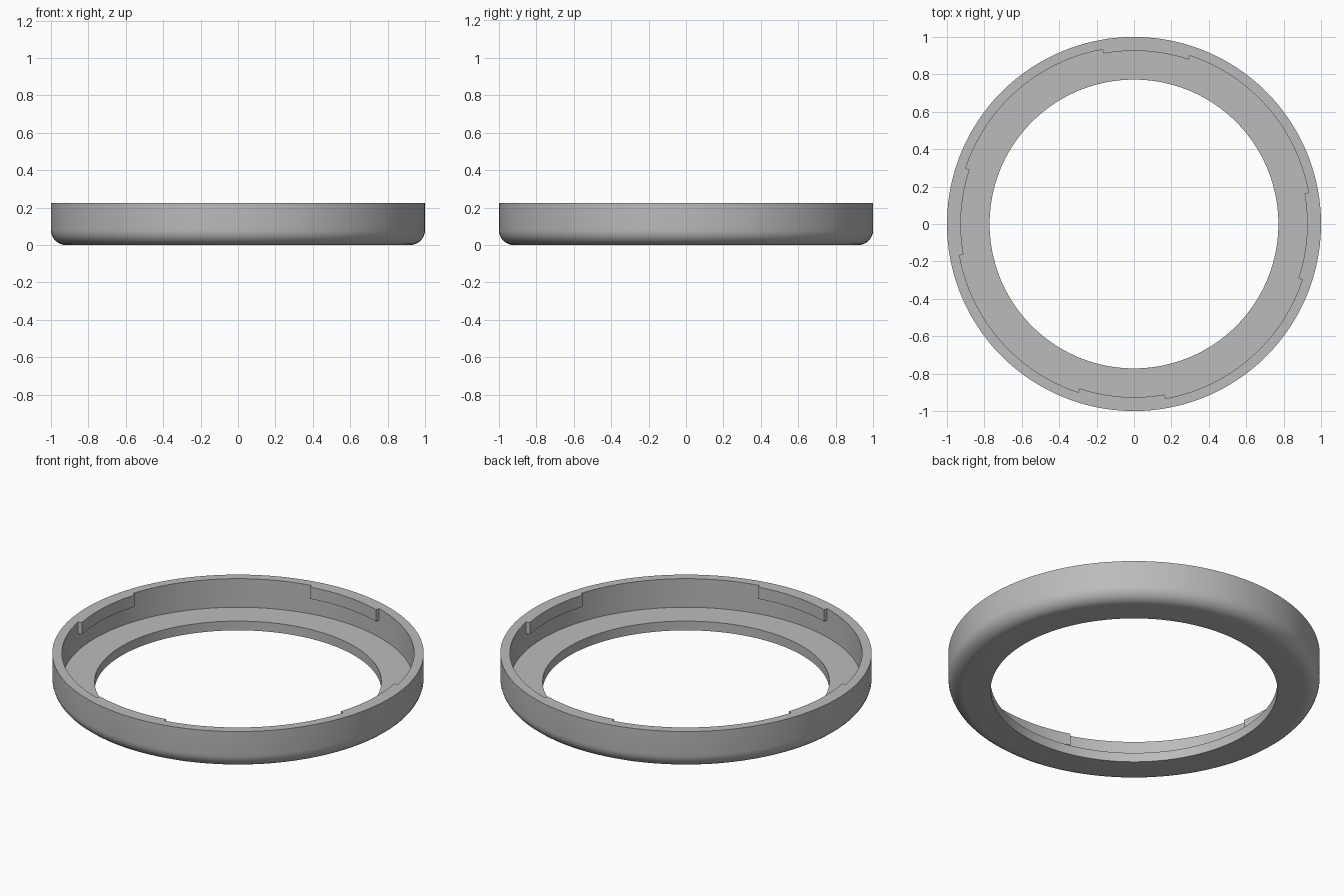
import bpy, bmesh, math

cube = bpy.data.objects.get("Cube")
if cube:
    bpy.data.objects.remove(cube, do_unlink=True)

# Main dimensions
HEIGHT, FLOOR, LIP_Z = 0.225, 0.055, 0.155
OUTER, WALL, LIP, HOLE, FILLET = 1.0, 0.948, 0.926, 0.772, 0.08
TAB_START, TAB_END = -18.3, 10.2

# Grey plastic
grey = bpy.data.materials.new("grey plastic")
grey.use_nodes = True
colour = (0.5, 0.5, 0.5, 1)
grey.diffuse_color = colour
grey.node_tree.nodes["Principled BSDF"].inputs["Base Color"].default_value = colour


def profile(lip):
    """Closed cross-section as (radius, z); lip is the inner radius at the rim."""
    points = [(HOLE, 0)]
    for i in range(9):
        a = math.radians(-90 + i * 90 / 8)
        points.append((OUTER - FILLET + FILLET * math.cos(a), FILLET + FILLET * math.sin(a)))
    points += [(OUTER, HEIGHT), (WALL, HEIGHT), (lip, HEIGHT), (lip, LIP_Z),
               (WALL, LIP_Z), (WALL, FLOOR), (HOLE, FLOOR)]
    return points


# Columns around the ring: four tabs and four gaps, doubled where a tab ends
columns = []
for quarter in range(4):
    for start, end, lip, steps in ((TAB_START, TAB_END, LIP, 12),
                                   (TAB_END, TAB_START + 90, WALL, 24)):
        for i in range(steps + 1):
            angle = start + (end - start) * i / steps + quarter * 90
            columns.append((math.radians(angle), profile(lip)))

bm = bmesh.new()
found = {}


def vertex(angle, point):
    r, z = point
    co = (r * math.cos(angle), r * math.sin(angle), z)
    key = tuple(round(c, 4) + 0.0 for c in co)
    if key not in found:
        found[key] = bm.verts.new(co)
    return found[key]


rings = [[vertex(a, p) for p in pts] for a, pts in columns]
for k, ring in enumerate(rings):
    after = rings[(k + 1) % len(rings)]
    for i in range(len(ring)):
        j = (i + 1) % len(ring)
        corners = list(dict.fromkeys((ring[i], after[i], after[j], ring[j])))
        if len(corners) > 2:
            bm.faces.new(corners)
bmesh.ops.recalc_face_normals(bm, faces=bm.faces)

# Locking ring with inner tabs
mesh = bpy.data.meshes.new("locking_ring")
bm.to_mesh(mesh)
bm.free()
mesh.materials.append(grey)
ring_object = bpy.data.objects.new("locking_ring", mesh)
bpy.context.collection.objects.link(ring_object)
bpy.context.view_layer.objects.active = ring_object
ring_object.select_set(True)
bpy.ops.object.shade_smooth_by_angle(angle=math.radians(30))
